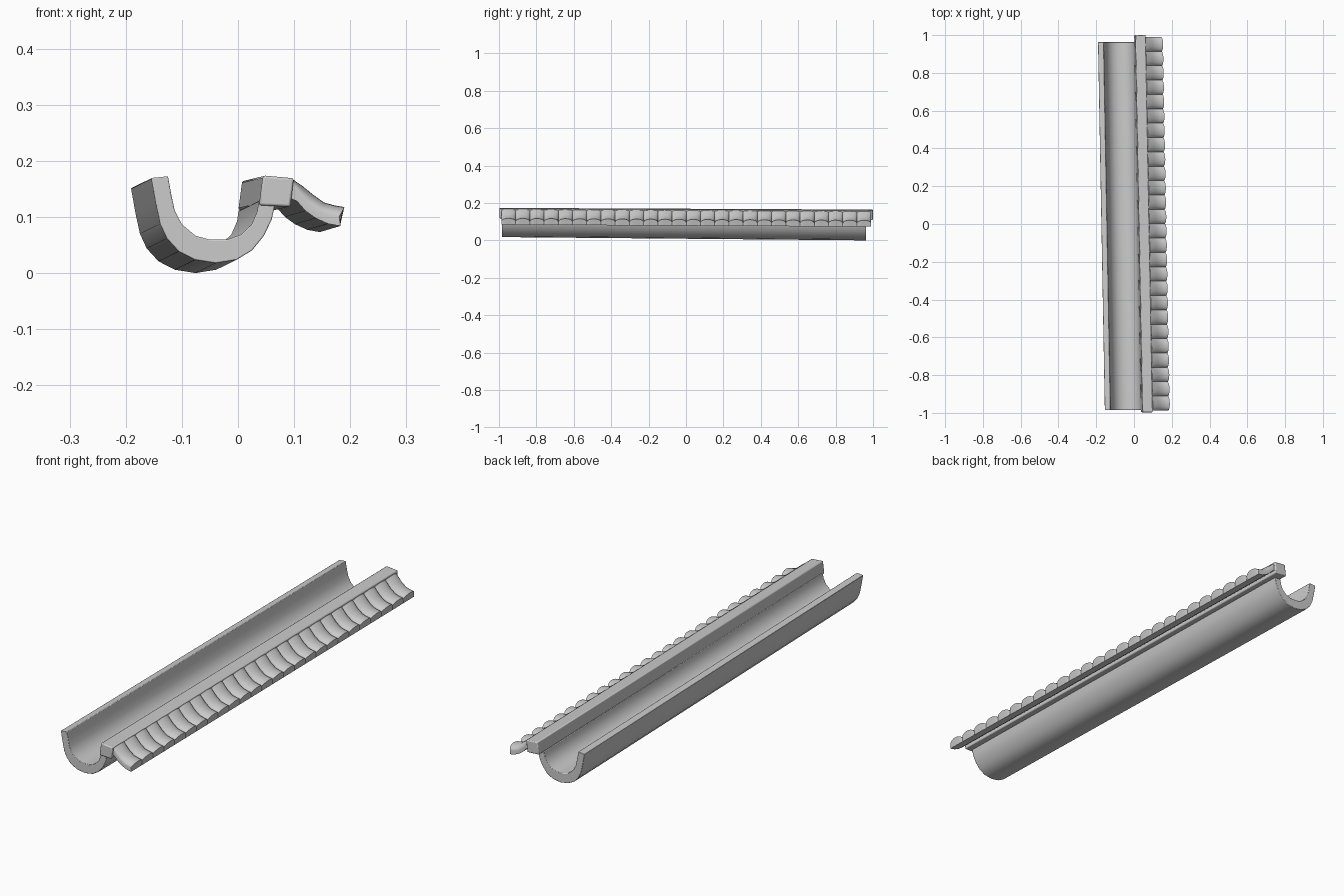
import bpy, bmesh, math

if "Cube" in bpy.data.objects:
    bpy.data.objects.remove(bpy.data.objects["Cube"])

DRIFT = -0.0185   # the whole piece runs slightly sideways along y


def loft(name, stations, slope, bevel=0.0):
    """Skin closed xz sections placed at y stations, capped at both ends."""
    bm = bmesh.new()
    rings = []
    for y, pts in stations:
        rings.append([bm.verts.new((x + DRIFT * y, y, z + slope * y)) for x, z in pts])
    n = len(rings[0])
    for a, b in zip(rings, rings[1:]):
        for i in range(n):
            j = (i + 1) % n
            bm.faces.new((a[i], a[j], b[j], b[i]))
    bm.faces.new(rings[0])
    bm.faces.new(rings[-1])
    bmesh.ops.recalc_face_normals(bm, faces=bm.faces)
    me = bpy.data.meshes.new(name)
    bm.to_mesh(me)
    bm.free()
    ob = bpy.data.objects.new(name, me)
    bpy.context.collection.objects.link(ob)
    if bevel:
        mod = ob.modifiers.new("soft_edges", "BEVEL")
        mod.width = bevel
        mod.segments = 2
        mod.limit_method = "ANGLE"
        mod.angle_limit = math.radians(40)
    bpy.ops.object.select_all(action="DESELECT")
    ob.select_set(True)
    bpy.context.view_layer.objects.active = ob
    bpy.ops.object.shade_smooth_by_angle(angle=math.radians(32))
    return ob


def shift(pts, dx, dz):
    return [(x + dx, z + dz) for x, z in pts]


# Gutter channel: outer curve then inner curve, read at the front end
outer = [(-0.155, 0.170), (-0.147, 0.125), (-0.139, 0.088), (-0.127, 0.062),
         (-0.106, 0.039), (-0.077, 0.024), (-0.040, 0.018), (-0.003, 0.024),
         (0.025, 0.041), (0.046, 0.067), (0.060, 0.096), (0.067, 0.130)]
inner = [(0.037, 0.130), (0.034, 0.110), (0.024, 0.087), (0.005, 0.069),
         (-0.020, 0.060), (-0.050, 0.060), (-0.076, 0.067), (-0.100, 0.087),
         (-0.113, 0.112), (-0.119, 0.140), (-0.125, 0.173)]
channel = shift(outer + inner, -0.018, -0.0093)
loft("gutter_channel", [(-0.985, channel), (0.963, channel)], -0.009, 0.002)

# Square rail along the inner rim
rail = shift([(0.044, 0.174), (0.099, 0.169), (0.093, 0.118), (0.037, 0.121)],
             -0.018, -0.0045)
loft("rail", [(-0.997, rail), (1.0, rail)], -0.0045, 0.004)

# Cove moulding with a row of rounded lobes on its upper face
cove = [(0.090, 0.162), (0.098, 0.160), (0.108, 0.145), (0.121, 0.128),
        (0.143, 0.110), (0.162, 0.104), (0.180, 0.101)]
bulge = [(0.0, 0.002), (0.002, 0.006), (0.008, 0.010), (0.012, 0.013),
         (0.011, 0.016), (0.010, 0.017), (0.010, 0.017)]
underside = [(0.182, 0.084), (0.160, 0.088), (0.138, 0.098), (0.120, 0.111),
             (0.105, 0.128), (0.090, 0.135)]
LOBES, STEPS = 26, 10
START, END = -0.987, 0.990
pitch = (END - START) / LOBES
stations = []
for k in range(LOBES * STEPS + 1):
    phase = (k % STEPS) / STEPS
    t = -math.cos(math.pi * phase)             # closer spacing near the creases
    h = math.sqrt(max(0.0, 1 - t * t))
    y = START + pitch * (k // STEPS + (t + 1) / 2)
    top = [(x + bx * h, z + bz * h) for (x, z), (bx, bz) in zip(cove, bulge)]
    stations.append((y, shift(top + underside, -0.018, -0.0055)))
loft("lobed_cove", stations, -0.0055)
